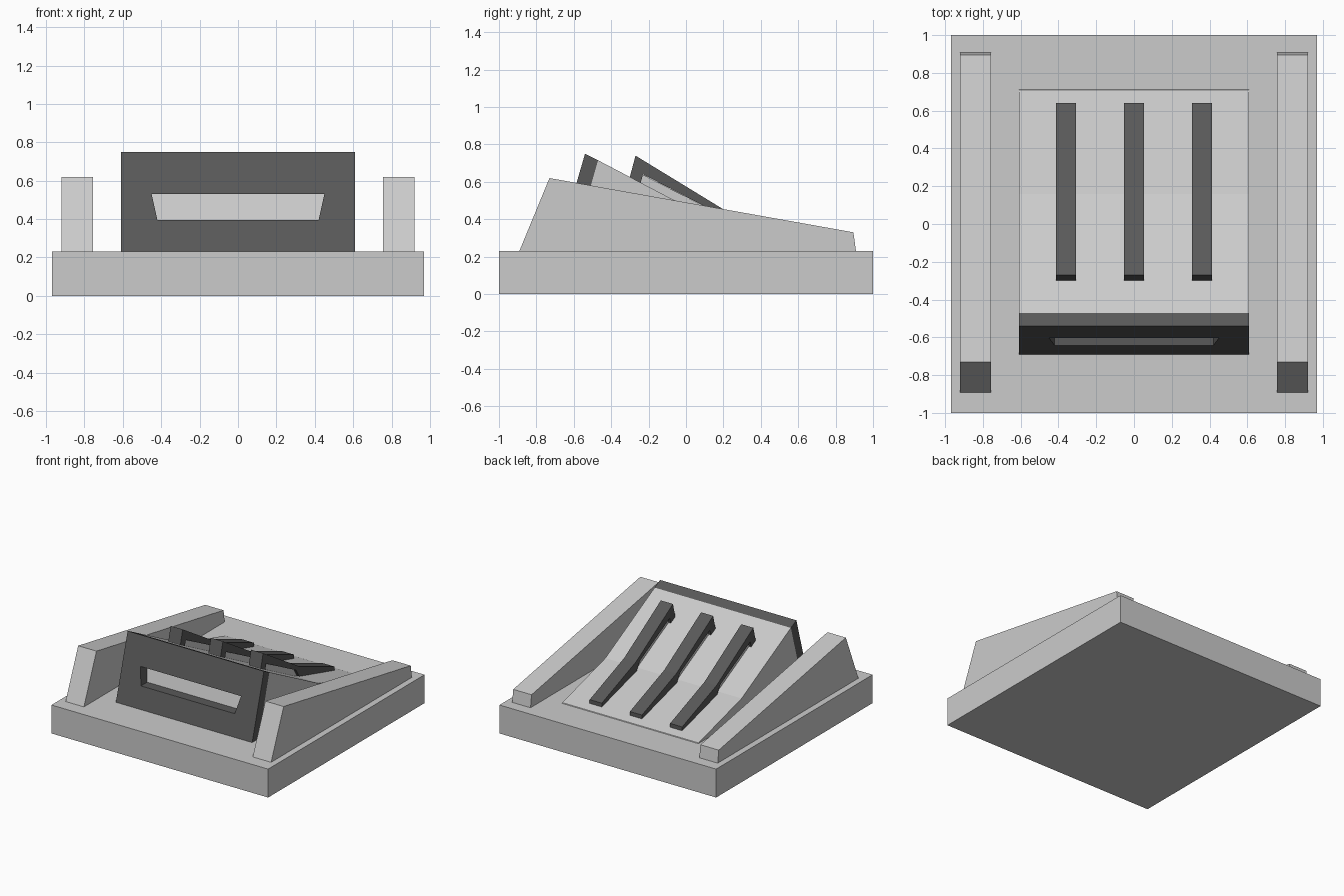
import bpy, bmesh

if "Cube" in bpy.data.objects:
    bpy.data.objects.remove(bpy.data.objects["Cube"])

dark = bpy.data.materials.new("dark_grey")
dark.diffuse_color = (0.1, 0.1, 0.1, 1)
dark.use_nodes = True
dark.node_tree.nodes["Principled BSDF"].inputs["Base Color"].default_value = dark.diffuse_color


def finish(bm, name, mat=None):
    bmesh.ops.recalc_face_normals(bm, faces=bm.faces)
    mesh = bpy.data.meshes.new(name)
    bm.to_mesh(mesh)
    bm.free()
    ob = bpy.data.objects.new(name, mesh)
    bpy.context.collection.objects.link(ob)
    if mat:
        mesh.materials.append(mat)
    return ob


def side_profile(name, pts, x, width, mat=None):
    """Extrude a (y, z) outline along x, centred on x."""
    bm = bmesh.new()
    face = bm.faces.new([bm.verts.new((x - width / 2, y, z)) for y, z in pts])
    ext = bmesh.ops.extrude_face_region(bm, geom=[face])
    moved = [v for v in ext["geom"] if isinstance(v, bmesh.types.BMVert)]
    bmesh.ops.translate(bm, verts=moved, vec=(width, 0, 0))
    return finish(bm, name, mat)


# flat base slab
side_profile("base", [(-1, 0), (1, 0), (1, 0.23), (-1, 0.23)], 0, 1.94)

# sloping side rails
for side, sx in (("left", -1), ("right", 1)):
    side_profile(side + "_rail",
                 [(-0.895, 0.22), (-0.73, 0.62), (0.895, 0.33), (0.91, 0.22)],
                 sx * 0.838, 0.164)

# central ramp with a kink
side_profile("ramp", [(-0.613, 0.22), (-0.47, 0.715), (0.16, 0.385),
                      (0.71, 0.235), (0.72, 0.22)], 0, 1.22)


# leaning front plate, a ring around a trapezoid slot
def front_y(z):
    return -0.69 + 0.15 * (z - 0.23) / 0.52


def back_y(z):
    return -0.61 + 0.14 * (z - 0.23) / 0.485


slot = [(-0.42, 0.395), (0.42, 0.395), (0.45, 0.53), (-0.45, 0.53)]


def outer(top):
    return [(-0.61, 0.225), (0.61, 0.225), (0.61, top), (-0.61, top)]


bm = bmesh.new()
loops = [[bm.verts.new((x, y(z), z)) for x, z in pts] for pts, y in (
    (outer(0.75), front_y), (slot, front_y), (slot, back_y), (outer(0.715), back_y))]
for k in range(4):
    a, b = loops[k], loops[(k + 1) % 4]
    for i in range(4):
        j = (i + 1) % 4
        bm.faces.new((a[i], a[j], b[j], b[i]))
finish(bm, "front_plate", dark)

# three bent bars, each arched over a thin rib on the ramp
for i, x in enumerate((-0.36, 0, 0.36), 1):
    side_profile(f"bar_{i}", [(-0.303, 0.615), (-0.27, 0.74), (0.2, 0.453),
                              (0.64, 0.285), (0.64, 0.245), (0.2, 0.365),
                              (0.15, 0.443), (-0.23, 0.64), (-0.245, 0.585)],
                 x, 0.108, dark)
    side_profile(f"bar_rib_{i}", [(-0.25, 0.58), (-0.235, 0.64), (0.15, 0.443),
                                  (0.2, 0.36)], x, 0.07)
